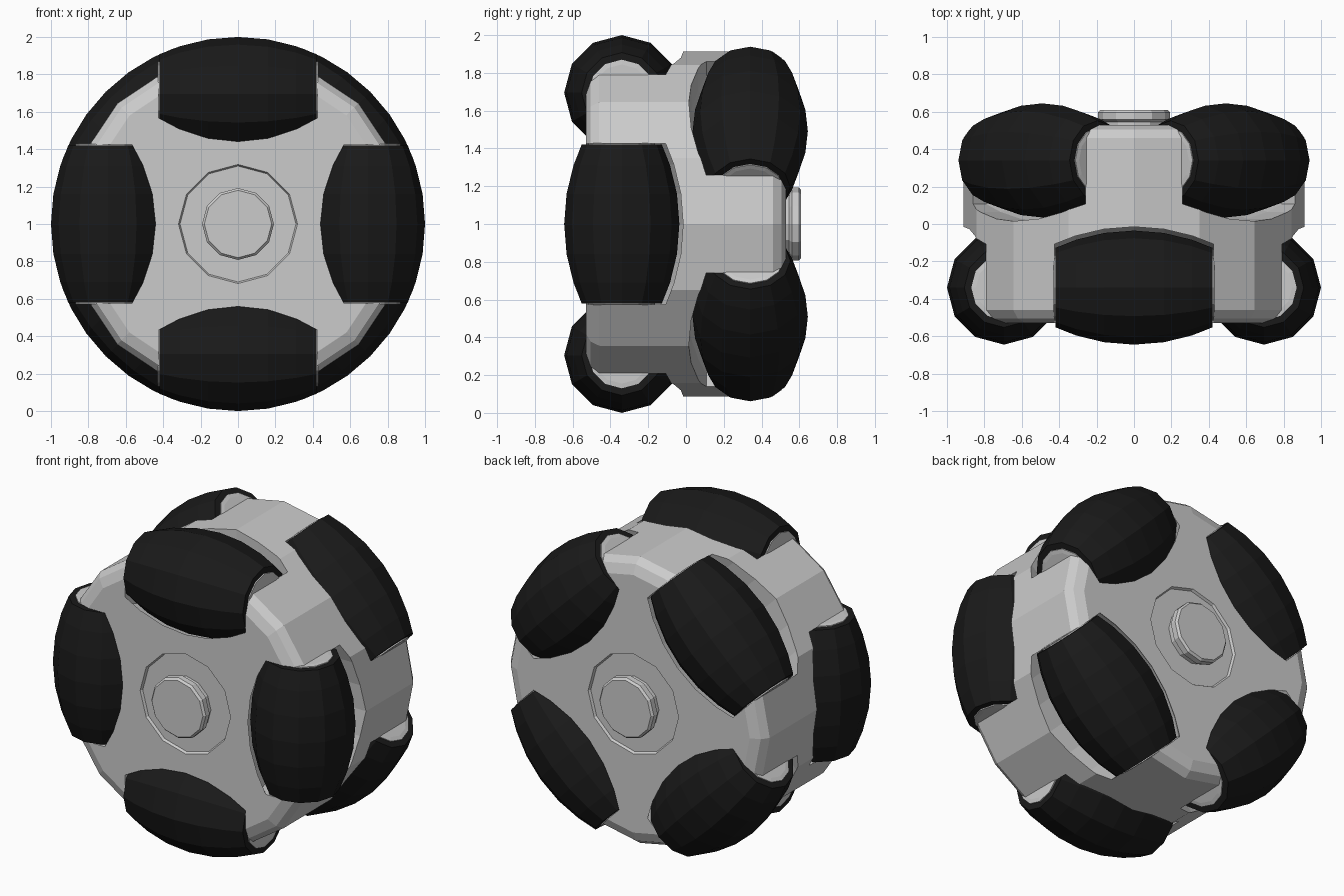
import bpy, bmesh
from math import cos, sin, pi, sqrt
from mathutils import Matrix

if "Cube" in bpy.data.objects:
    bpy.data.objects.remove(bpy.data.objects["Cube"])

ROW_Y, ROLL_R, HALF = 0.34, 0.695, 0.42   # row offset, roller axis radius, roller half length


def lathe(name, profile, sides, matrix, mat=None):
    """Closed solid turned around local X from (position, radius) pairs."""
    bm = bmesh.new()
    rings = []
    for p, r in profile:
        rings.append([bm.verts.new((p, r * sin(2 * pi * i / sides), r * cos(2 * pi * i / sides)))
                      for i in range(sides)])
    for a, b in zip(rings, rings[1:]):
        for i in range(sides):
            j = (i + 1) % sides
            bm.faces.new((a[i], a[j], b[j], b[i]))
    bm.faces.new(rings[0])
    bm.faces.new(rings[-1])
    return finish(name, bm, matrix, mat)


def finish(name, bm, matrix, mat=None):
    bmesh.ops.recalc_face_normals(bm, faces=bm.faces)
    bm.transform(matrix)
    me = bpy.data.meshes.new(name)
    bm.to_mesh(me)
    bm.free()
    ob = bpy.data.objects.new(name, me)
    bpy.context.collection.objects.link(ob)
    if mat:
        me.materials.append(mat)
    return ob


rubber = bpy.data.materials.new("black_rubber")
rubber.diffuse_color = (0.01, 0.01, 0.01, 1)
rubber.use_nodes = True
rubber.node_tree.nodes["Principled BSDF"].inputs["Base Color"].default_value = rubber.diffuse_color

centre = Matrix.Translation((0, 0, 1))
axle = centre @ Matrix.Rotation(pi / 2, 4, 'Z')

# Hub body: chamfered sixteen-sided disc with a shallow groove on each face
side = [(0.46, 0.912), (0.505, 0.88), (0.53, 0.82)]
body = lathe("hub_body", [(-p, r) for p, r in reversed(side)] + side, 16, axle)

# Barrel outline shared by rollers and pockets
stations = [-HALF, -0.31, -0.16, 0, 0.16, 0.31, HALF]
barrel = [(x, sqrt(1 - x * x) - ROLL_R) for x in stations]


def pocket(matrix):
    """Enlarged barrel swept outward past the rim."""
    bm = bmesh.new()
    for x, r in barrel:
        for k in range(12):
            for lift in (0, 0.5):
                bm.verts.new((x * 1.012, (r + 0.02) * sin(pi * k / 6),
                              (r + 0.02) * cos(pi * k / 6) + lift))
    res = bmesh.ops.convex_hull(bm, input=bm.verts)
    inner = [v for v in bm.verts if not v.link_faces]
    bmesh.ops.delete(bm, geom=inner, context='VERTS')
    bmesh.ops.dissolve_limit(bm, angle_limit=0.01, verts=bm.verts, edges=bm.edges)
    return finish("pocket_cutter", bm, matrix)


cutters = []
for row, (y, start) in enumerate(((-ROW_Y, 0), (ROW_Y, pi / 4))):
    for k in range(4):
        m = centre @ Matrix.Rotation(start + k * pi / 2, 4, 'Y') @ Matrix.Translation((0, y, ROLL_R))
        tag = f"{'front' if row == 0 else 'back'}_{k + 1}"
        cutters.append(pocket(m))
        # Rubber roller and its metal core
        lathe(f"roller_{tag}", barrel, 12, m, rubber)
        lathe(f"roller_core_{tag}", [(-0.43, 0.15), (-0.427, 0.175), (0.427, 0.175), (0.43, 0.15)], 12, m)

# Groove rings cut into both faces
for s in (-1, 1):
    cutters.append(lathe("groove_cutter", [(s * 0.515, 0.31), (s * 0.56, 0.335)], 12, axle))

for c in cutters:
    mod = body.modifiers.new("cut", 'BOOLEAN')
    mod.operation = 'DIFFERENCE'
    mod.solver = 'EXACT'
    mod.object = c
bpy.context.view_layer.update()
cut = bpy.data.meshes.new_from_object(body.evaluated_get(bpy.context.evaluated_depsgraph_get()))
body.modifiers.clear()
body.data = cut
for c in cutters:
    bpy.data.objects.remove(c)

# Axle bosses on both faces, with a narrow neck
for s, side_name in ((-1, "front"), (1, "back")):
    lathe(f"axle_boss_{side_name}",
          [(s * 0.50, 0.17), (s * 0.545, 0.17), (s * 0.56, 0.192), (s * 0.597, 0.192), (s * 0.61, 0.18)],
          12, axle)
